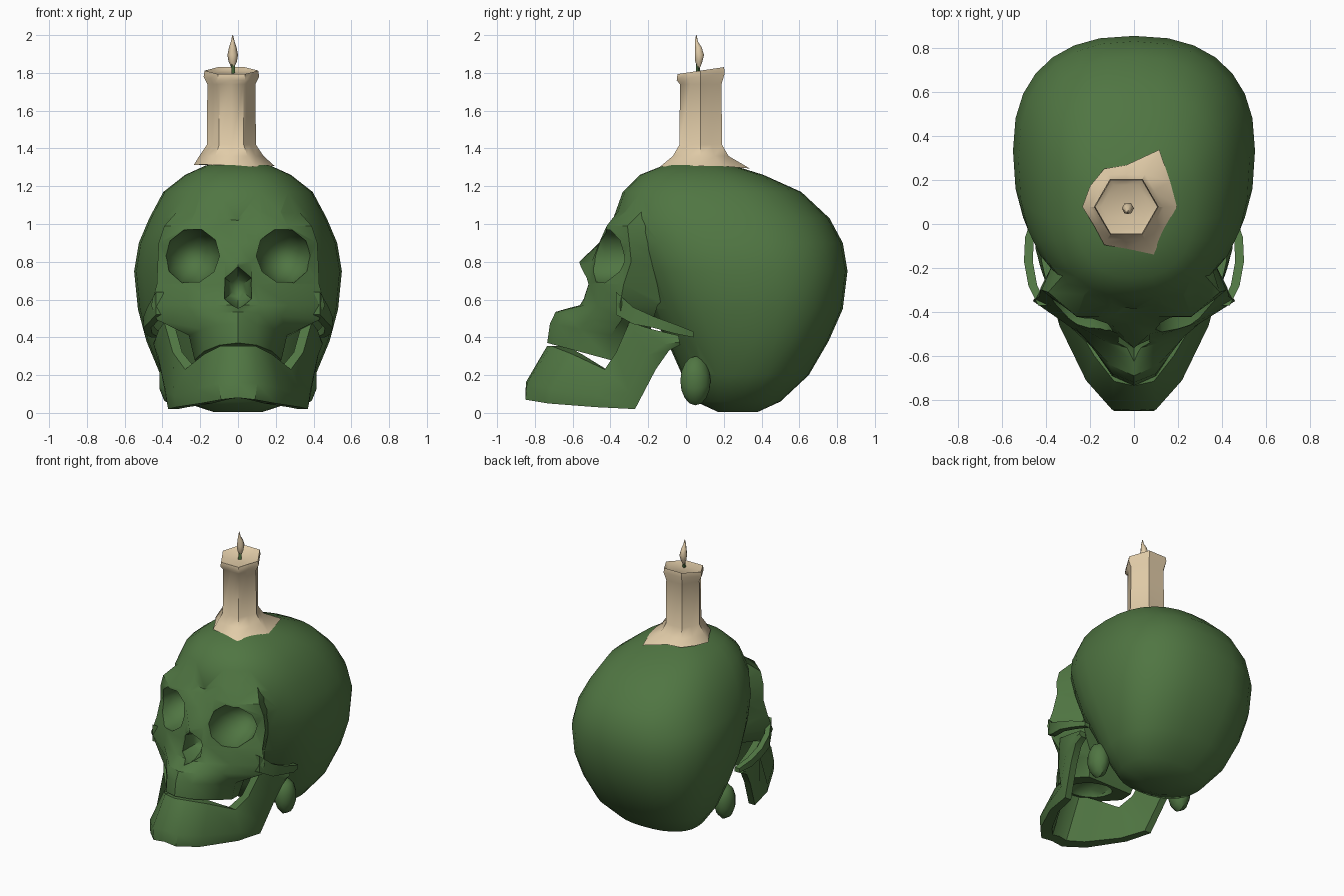
import bpy, bmesh, math
from mathutils import Vector, Matrix

if "Cube" in bpy.data.objects:
    bpy.data.objects.remove(bpy.data.objects["Cube"])


def material(name, rgb):
    m = bpy.data.materials.new(name)
    m.diffuse_color = (*rgb, 1)
    m.use_nodes = True
    m.node_tree.nodes["Principled BSDF"].inputs["Base Color"].default_value = m.diffuse_color
    return m


GREEN = material("bone_green", (0.08, 0.18, 0.055))
WAX = material("wax_cream", (0.75, 0.6, 0.39))


def finish(name, bm, mat):
    bmesh.ops.recalc_face_normals(bm, faces=bm.faces)
    me = bpy.data.meshes.new(name)
    bm.to_mesh(me)
    bm.free()
    ob = bpy.data.objects.new(name, me)
    bpy.context.collection.objects.link(ob)
    me.materials.append(mat)
    return ob


def loft(name, rings, mat):
    """Skin a list of equally long point rings and cap both ends."""
    bm = bmesh.new()
    vs = [[bm.verts.new(p) for p in r] for r in rings]
    n = len(rings[0])
    for a, b in zip(vs, vs[1:]):
        for i in range(n):
            j = (i + 1) % n
            bm.faces.new((a[i], a[j], b[j], b[i]))
    bm.faces.new(vs[0])
    bm.faces.new(vs[-1])
    return finish(name, bm, mat)


def activate(ob):
    bpy.ops.object.select_all(action='DESELECT')
    ob.select_set(True)
    bpy.context.view_layer.objects.active = ob


def boolean(ob, other, op):
    activate(ob)
    m = ob.modifiers.new(op, 'BOOLEAN')
    m.operation, m.object, m.solver = op, other, 'EXACT'
    bpy.ops.object.modifier_apply(modifier=m.name)
    bpy.data.objects.remove(other)


def smooth(ob, deg):
    activate(ob)
    bpy.ops.object.shade_smooth_by_angle(angle=math.radians(deg))


def ellipsoid(name, loc, size, rot=0, seg=10):
    bm = bmesh.new()
    bmesh.ops.create_uvsphere(bm, u_segments=seg, v_segments=8, radius=1)
    # poles along the viewing depth so the rim is an even polygon
    bm.transform(Matrix.Translation(loc) @ Matrix.Rotation(rot, 4, 'Y')
                 @ Matrix.Diagonal((*size, 1)) @ Matrix.Rotation(math.pi / 2, 4, 'X'))
    return finish(name, bm, GREEN)


# cranium: horizontal egg-shaped rings (z, half width, front y, back y)
def egg(z, w, y0, y1, n=28):
    ym = y0 + (y1 - y0) * 0.54
    pts = []
    for i in range(n):
        a = 2 * math.pi * i / n
        c, s = math.cos(a), math.sin(a)
        x = w * math.copysign(abs(c) ** 0.84, c)
        y = ym + (y1 - ym if s > 0 else ym - y0) * math.copysign(abs(s) ** 0.84, s)
        pts.append((x, y, z))
    return pts


skull = loft("skull", [egg(*r) for r in (
    (0.005, 0.13, 0.17, 0.38), (0.06, 0.3, 0.05, 0.5), (0.2, 0.41, -0.02, 0.65),
    (0.38, 0.485, -0.1, 0.755), (0.55, 0.53, -0.2, 0.83), (0.75, 0.55, -0.28, 0.855),
    (0.9, 0.525, -0.35, 0.83), (1.03, 0.47, -0.385, 0.76), (1.17, 0.395, -0.335, 0.61),
    (1.26, 0.28, -0.245, 0.41), (1.31, 0.17, -0.12, 0.25), (1.33, 0.07, 0.0, 0.14))], GREEN)


# face: half sections (z, tilt, (x, y) from centre line to back), mirrored
def face_ring(z, tilt, *half):
    pts = [(x, y, z + tilt * (-y - 0.4)) for x, y in half]
    return pts + [(-x, y, zz) for x, y, zz in reversed(pts[1:])]


face = loft("face", [
    face_ring(1.08, 0, (0, -.355), (.1, -.35), (.22, -.30), (.31, -.22), (.28, -.05)),
    face_ring(0.99, 0, (0, -.395), (.1, -.42), (.26, -.42), (.39, -.31), (.31, -.05)),
    face_ring(0.90, 0, (0, -.45), (.1, -.46), (.26, -.43), (.42, -.30), (.31, -.05)),
    face_ring(0.80, 0, (0, -.565), (.07, -.50), (.24, -.42), (.425, -.29), (.3, -.05)),
    face_ring(0.68, 0, (0, -.53), (.1, -.51), (.26, -.46), (.43, -.33), (.3, -.05)),
    face_ring(0.57, 0, (0, -.57), (.12, -.54), (.27, -.47), (.46, -.35), (.32, -.15)),
    face_ring(0.50, .12, (0, -.69), (.11, -.64), (.23, -.51), (.43, -.34), (.26, -.18)),
    face_ring(0.41, .2, (0, -.72), (.1, -.68), (.19, -.56), (.26, -.4), (.2, -.2)),
    face_ring(0.28, .27, (0, -.735), (.1, -.69), (.18, -.57), (.23, -.4), (.18, -.25)),
], GREEN)
boolean(skull, face, 'UNION')

# mastoid bumps behind the jaw
for s in (-1, 1):
    boolean(skull, ellipsoid("bump", (s * .35, .05, .17), (.07, .08, .13)), 'UNION')

# eye sockets, nose opening and palate hollow
for s in (-1, 1):
    boolean(skull, ellipsoid("socket_cutter", (s * .245, -.43, .83), (.155, .24, .148), s * .3), 'DIFFERENCE')
boolean(skull, ellipsoid("nose_cutter", (0, -.56, .66), (.085, .17, .115), 0, 6), 'DIFFERENCE')
boolean(skull, ellipsoid("palate_cutter", (0, -.46, .29), (.13, .2, .1)), 'DIFFERENCE')
smooth(skull, 42)

# cheek arches: flat bars (x, y, top z, bottom z)
for s in (-1, 1):
    arch = loft("cheek_arch", [
        [(s * (x + dx), y, z) for dx, z in ((-.02, b), (.02, b), (.02, t), (-.02, t))]
        for x, y, t, b in ((.415, -.37, .64, .52), (.46, -.28, .56, .47),
                           (.48, -.17, .51, .45), (.475, -.06, .47, .42), (.44, .04, .43, .4))], GREEN)
    smooth(arch, 40)

# lower jaw: stations (top point, bottom point, inward offset), mirrored
half_jaw = [
    ((0, -.735, .355), (0, -.85, .08), (0, .08)),
    ((.09, -.715, .355), (.09, -.85, .07), (-.03, .08)),
    ((.18, -.60, .31), (.20, -.73, .05), (-.06, .05)),
    ((.28, -.43, .23), (.33, -.47, .03), (-.06, .01)),
    ((.345, -.37, .32), (.37, -.27, .02), (-.05, 0)),
    ((.39, -.30, .48), (.41, -.16, .23), (-.05, 0)),
    ((.42, -.17, .44), (.43, -.09, .33), (-.05, 0)),
    ((.43, -.04, .41), (.43, -.03, .36), (-.04, 0)),
]


def jaw_ring(top, bottom, off, s):
    t, b, o = Vector(top), Vector(bottom), Vector((*off, 0))
    ring = [t, b.lerp(t, .3) - o * .4, b, b + o, t + o]
    return [(s * p.x, max(p.y, -.855), p.z) for p in ring]


jaw = loft("lower_jaw", [jaw_ring(*h, -1) for h in reversed(half_jaw[1:])]
           + [jaw_ring(*h, 1) for h in half_jaw], GREEN)
smooth(jaw, 42)

# candle: six-sided column with melted skirt and tilted lip
CX, CY = -.035, .078


def wax_ring(r, z, tilt=0):
    pts = []
    for i in range(12):
        a = i * math.pi / 6
        rr = r * (1 if i % 2 == 0 else math.cos(math.pi / 6))
        y = rr * math.sin(a)
        pts.append((CX + rr * math.cos(a), CY + y, z + tilt * y))
    return pts


skirt_r = (.23, .23, .3, .19, .2, .19, .2, .17, .2, .19, .25, .2)
skirt = [(CX + r * math.cos(i * math.pi / 6), CY + r * math.sin(i * math.pi / 6), 1.345 - .17 * r)
         for i, r in enumerate(skirt_r)]
candle = loft("candle", [skirt, wax_ring(.17, 1.36), wax_ring(.13, 1.42), wax_ring(.127, 1.74),
                         wax_ring(.147, 1.78, .15), wax_ring(.142, 1.812, .15),
                         wax_ring(.115, 1.80, .1)], WAX)
smooth(candle, 50)


# wick and flame: small lathed stacks (radius, z, y shift)
def stack(name, rows, n, mat):
    ob = loft(name, [[(CX + .007 + r * math.cos(2 * math.pi * i / n),
                       CY - .015 + d + r * math.sin(2 * math.pi * i / n), z) for i in range(n)]
                     for r, z, d in rows], mat)
    smooth(ob, 60)


stack("wick", ((.014, 1.79, 0), (.01, 1.85, 0)), 3, GREEN)
stack("flame", ((.006, 1.825, .005), (.022, 1.86, .005), (.028, 1.895, .008), (.02, 1.935, .003),
                (.01, 1.965, -.008), (.002, 2.0, -.008)), 6, WAX)
